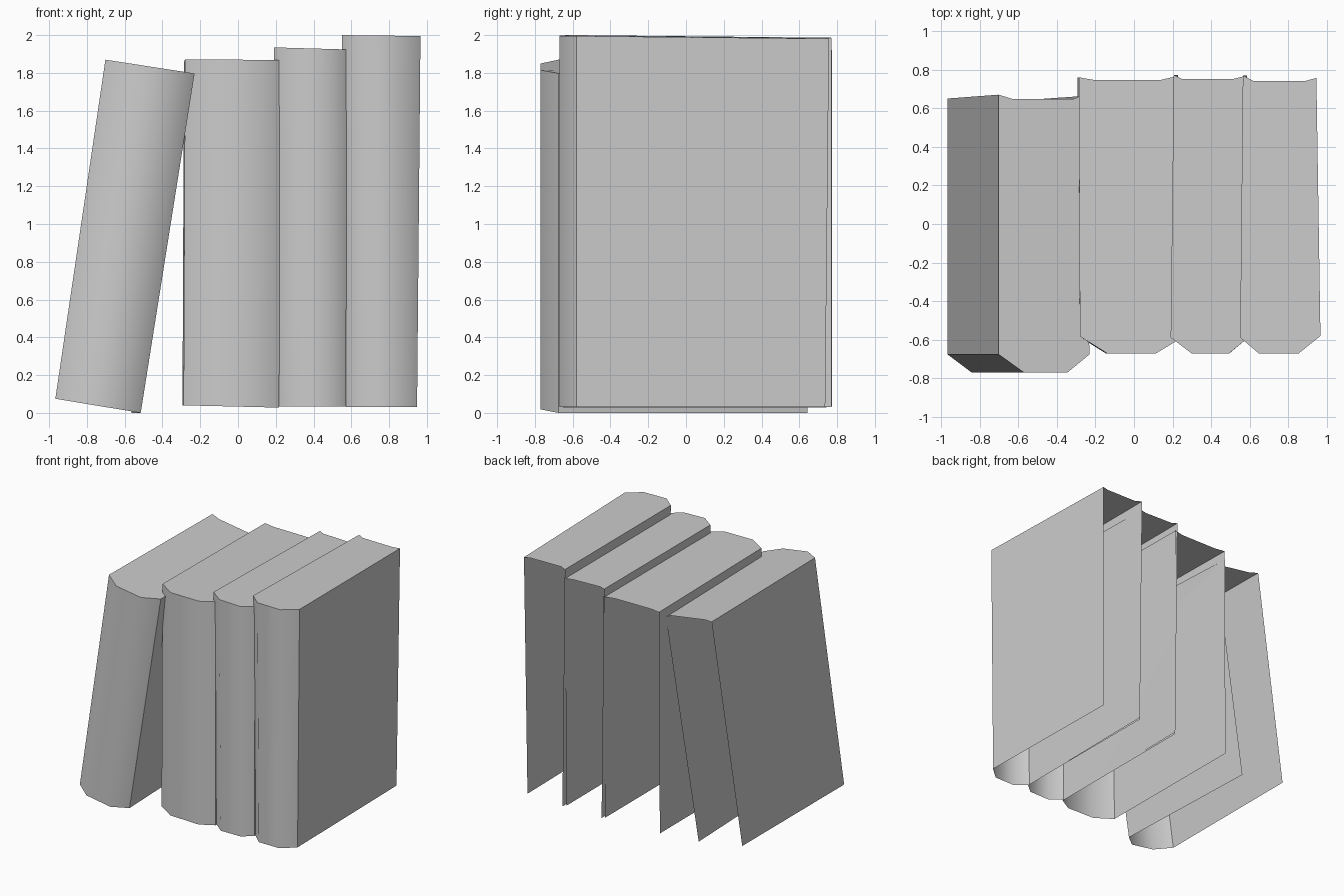
import bpy, bmesh
from mathutils import Vector

if "Cube" in bpy.data.objects:
    bpy.data.objects.remove(bpy.data.objects["Cube"])

grey = bpy.data.materials.new("plain grey")
grey.diffuse_color = (0.6, 0.6, 0.6, 1)
grey.use_nodes = True
grey.node_tree.nodes["Principled BSDF"].inputs["Base Color"].default_value = grey.diffuse_color


def book(name, bottom, top, y_spine, y_cover, y_back, flat, shift, dip=0.025, trim=(0.0, 0.02)):
    """Open shell: two covers, rounded spine and a top sheet with a hollow
    fore edge. bottom and top are ((x, z) left, (x, z) right); paired values
    are left, right; flat is the flat part of the spine; shift moves the
    back edge of each cover sideways."""
    bm = bmesh.new()

    def vert(ends, u, y, dx=0.0, dz=0.0):
        (x0, z0), (x1, z1) = ends
        return bm.verts.new(Vector((x0 + (x1 - x0) * u + dx, y, z0 + (z1 - z0) * u + dz)))

    # outline from left back, round the spine, to right back
    outline = [(0, y_back[0], shift[0], trim[0]), (0, y_cover[0], 0, 0),
               (flat[0], y_spine, 0, 0), (flat[1], y_spine, 0, 0),
               (1, y_cover[1], 0, 0), (1, y_back[1], shift[1], trim[1])]
    low = [vert(bottom, u, y - t, s) for u, y, s, t in outline]
    high = [vert(top, u, y, s, -0.014 if y > 0 else 0) for u, y, s, t in outline]

    # covers and spine
    for i in range(5):
        bm.faces.new((low[i], low[i + 1], high[i + 1], high[i]))
    # top of the pages, with the hollow fore edge
    hollow = [vert(top, u, min(y_back) - dip + 0.01, 0, -0.014) for u in (0.82, 0.16)]
    bm.faces.new(high + hollow)

    # smooth shading only across the spine
    for f in bm.faces:
        f.smooth = True
    for e in bm.edges:
        e.smooth = False
    for i in (2, 3):
        bm.edges.get((low[i], high[i])).smooth = True

    mesh = bpy.data.meshes.new(name)
    bm.to_mesh(mesh)
    bm.free()
    mesh.materials.append(grey)
    ob = bpy.data.objects.new(name, mesh)
    bpy.context.collection.objects.link(ob)


# leaning book
book("leaning_book", ((-0.967, 0.075), (-0.515, 0.0)), ((-0.702, 1.87), (-0.23, 1.797)),
     -0.77, (-0.675, -0.675), (0.67, 0.662), (0.28, 0.755), (0.0, -0.05), trim=(0.02, 0.02))
# three upright books, rising to the right
book("thick_book", ((-0.288, 0.04), (0.218, 0.028)), ((-0.28, 1.872), (0.222, 1.868)),
     -0.67, (-0.582, -0.605), (0.76, 0.765), (0.28, 0.785), (-0.006, -0.003))
book("thin_book", ((0.212, 0.033), (0.572, 0.035)), ((0.19, 1.935), (0.576, 1.924)),
     -0.67, (-0.588, -0.602), (0.772, 0.765), (0.28, 0.785), (0.016, -0.008))
book("tall_book", ((0.572, 0.032), (0.948, 0.032)), ((0.55, 2.0), (0.966, 1.995)),
     -0.67, (-0.588, -0.58), (0.77, 0.757), (0.23, 0.73), (0.014, -0.021))
